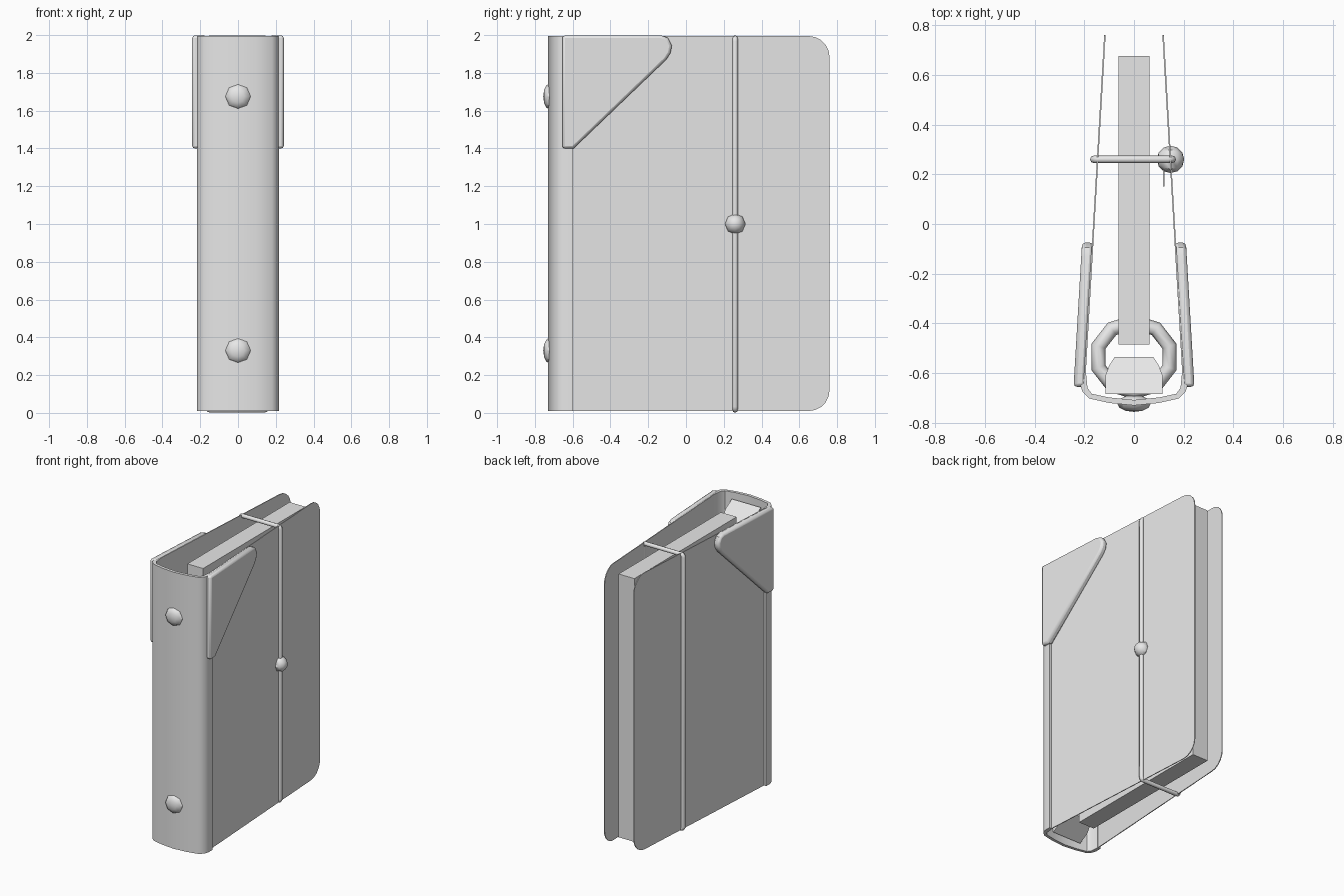
import bpy, bmesh, math
from mathutils import Vector

if "Cube" in bpy.data.objects:
    bpy.data.objects.remove(bpy.data.objects["Cube"])

grey = bpy.data.materials.new("plain grey")
grey.diffuse_color = (0.8, 0.8, 0.8, 1)
grey.use_nodes = True
grey.node_tree.nodes["Principled BSDF"].inputs["Base Color"].default_value = grey.diffuse_color


def finish(name, bm, smooth=True, bevel=0.0, segments=2):
    """Turn a bmesh into a finished object."""
    bmesh.ops.recalc_face_normals(bm, faces=bm.faces)
    mesh = bpy.data.meshes.new(name)
    bm.to_mesh(mesh)
    bm.free()
    mesh.materials.append(grey)
    ob = bpy.data.objects.new(name, mesh)
    bpy.context.collection.objects.link(ob)
    if bevel:
        mod = ob.modifiers.new("bevel", 'BEVEL')
        mod.width, mod.segments = bevel, segments
        mod.limit_method, mod.angle_limit = 'ANGLE', math.radians(50)
    if smooth:
        bpy.ops.object.select_all(action='DESELECT')
        ob.select_set(True)
        bpy.context.view_layer.objects.active = ob
        bpy.ops.object.shade_smooth_by_angle(angle=math.radians(40))
    return ob


def prism(points, offset):
    """Extrude a closed outline along an offset."""
    bm = bmesh.new()
    face = bm.faces.new([bm.verts.new(p) for p in points])
    out = bmesh.ops.extrude_face_region(bm, geom=[face])
    bmesh.ops.translate(bm, vec=offset, verts=[
        v for v in out["geom"] if isinstance(v, bmesh.types.BMVert)])
    return bm


def loop_tube(name, points, radius, sides=8):
    """Round tube along a closed path."""
    curve = bpy.data.curves.new(name, 'CURVE')
    curve.dimensions = '3D'
    curve.bevel_depth, curve.bevel_resolution = radius, sides // 2 - 2
    spline = curve.splines.new('POLY')
    spline.points.add(len(points) - 1)
    for p, co in zip(spline.points, points):
        p.co = (*co, 1)
    spline.use_cyclic_u = True
    ob = bpy.data.objects.new(name, curve)
    bpy.context.collection.objects.link(ob)
    curve.materials.append(grey)


def ball(name, centre, radius, scale=(1, 1, 1), tilt='Y'):
    """Eight-sided ball whose pole points along an axis."""
    bm = bmesh.new()
    bmesh.ops.create_uvsphere(bm, u_segments=8, v_segments=6, radius=radius)
    for v in bm.verts:
        x, y, z = v.co
        v.co = (x, z, y) if tilt == 'Y' else (z, y, x)
        v.co = Vector(a * b for a, b in zip(v.co, scale)) + Vector(centre)
    finish(name, bm).data.shade_smooth()


# Curved spine wrapping round the front
outer = [(0.217, -0.6), (0.217, -0.645), (0.207, -0.675), (0.18, -0.702), (0.1, -0.72), (0, -0.73)]
inner = [(0, -0.708), (0.1, -0.698), (0.17, -0.683), (0.187, -0.66), (0.193, -0.6)]
half = outer + inner
outline = ([(x, y) for x, y in outer] + [(-x, y) for x, y in outer[-2::-1]]
           + [(-x, y) for x, y in inner[:0:-1]] + inner)
finish("spine", prism([(x, y, 0.01) for x, y in outline], (0, 0, 1.985)))

# Thin cover boards with rounded rear corners, leaning together at the back
def board_x(y):
    return 0.2 - 0.0588 * (y + 0.6)

R, back, low, high = 0.11, 0.76, 0.01, 1.995
board = [(-0.66, high), (-0.66, low)]
for cz, start in ((low + R, -90), (high - R, 0)):
    for i in range(6):
        a = math.radians(start + 18 * i)
        board.append((back - R + R * math.cos(a), cz + R * math.sin(a)))

# Corner guard outline
guard = [(-0.655, 1.998), (-0.13, 1.998), (-0.095, 1.985), (-0.075, 1.945),
         (-0.082, 1.905), (-0.105, 1.87), (-0.595, 1.4), (-0.655, 1.4)]

for side, label in ((1, "right"), (-1, "left")):
    finish(label + "_cover", prism(
        [(side * board_x(y), y, z) for y, z in board], (-0.006 * side, 0, 0)), smooth=False)
    finish(label + "_corner_guard", prism(
        [(side * (board_x(y) + 0.04), y, z) for y, z in guard], (-0.046 * side, 0, 0)),
        bevel=0.014)

# Block of pages
finish("pages", prism([(-0.0625, -0.485, 0.055), (0.0625, -0.485, 0.055),
                       (0.0625, 0.675, 0.055), (-0.0625, 0.675, 0.055)], (0, 0, 1.89)),
       smooth=False)

# Arched metal bar holding the rings, with sloping ends
arch = [(-0.115, -0.685), (0.115, -0.685), (0.115, -0.61), (0.1, -0.57), (0.078, -0.535),
        (-0.078, -0.535), (-0.1, -0.57), (-0.115, -0.61)]
bm = prism([(x, y, 0.05) for x, y in arch], (0, 0, 1.9))
for v in bm.verts:
    v.co.z += (0.6 * (v.co.y + 0.685)) * (1 if v.co.z < 1 else -1)
finish("ring_bar", bm)

# Binder rings and the rivets that hold them to the spine
for z, label in ((1.675, "upper"), (0.33, "lower")):
    ring = [(0.15 * math.cos(math.tau * (i + 0.5) / 10),
             -0.535 + 0.14 * math.sin(math.tau * (i + 0.5) / 10), z) for i in range(10)]
    loop_tube(label + "_ring", ring, 0.03)
    ball(label + "_rivet", (0, -0.722, z), 0.068, (1, 0.5, 1))

# Elastic strap round the covers, with its bead and knot
strap = []
for sx, sz, start in ((1, 1, 0), (-1, 1, 90), (-1, -1, 180), (1, -1, 270)):
    for i in range(4):
        a = math.radians(start + 30 * i)
        strap.append((-0.004 + sx * 0.14 + 0.018 * math.cos(a), 0.26,
                      1.0 + sz * 0.966 + 0.018 * math.sin(a)))
loop_tube("elastic_strap", strap, 0.015)
ball("strap_bead", (0.147, 0.26, 1.0), 0.055, tilt='X')
ball("strap_knot", (0.118, 0.26, 1.0), 0.036, (0.55, 1, 1), tilt='X')
finish("strap_tail", prism([(0.116, 0.15, 0.99), (0.122, 0.15, 0.99), (0.122, 0.25, 0.99),
                            (0.116, 0.25, 0.99)], (0, 0, 0.02)), smooth=False)
